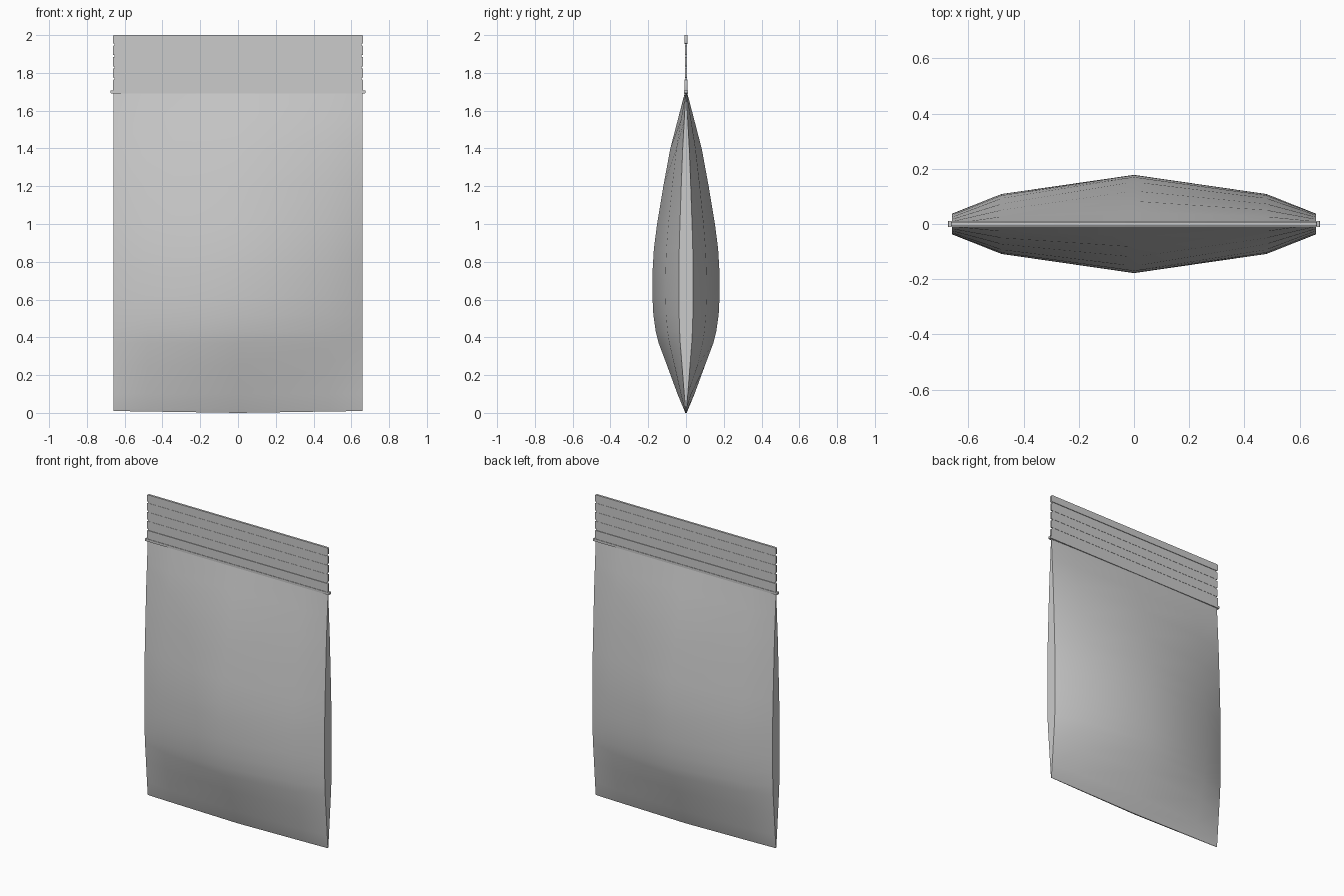
import bpy, bmesh, math

cube = bpy.data.objects.get("Cube")
if cube:
    bpy.data.objects.remove(cube, do_unlink=True)

film = bpy.data.materials.new("light_grey_film")
film.use_nodes = True
film.diffuse_color = (0.6, 0.6, 0.6, 1)
film.node_tree.nodes["Principled BSDF"].inputs["Base Color"].default_value = (0.6, 0.6, 0.6, 1)


def finish(name, bm):
    """Turn a bmesh into a named, smooth-shaded object."""
    bmesh.ops.recalc_face_normals(bm, faces=bm.faces)
    mesh = bpy.data.meshes.new(name)
    bm.to_mesh(mesh)
    bm.free()
    mesh.materials.append(film)
    obj = bpy.data.objects.new(name, mesh)
    bpy.context.collection.objects.link(obj)
    bpy.ops.object.select_all(action="DESELECT")
    obj.select_set(True)
    bpy.context.view_layer.objects.active = obj
    bpy.ops.object.shade_smooth_by_angle(angle=math.radians(30))
    return obj


def panel(name, half_width, half_depth, bottom, top, round_corners=0.0):
    """Thin upright plate, optionally with rounded corners."""
    bm = bmesh.new()
    bmesh.ops.create_cube(bm, size=2)
    for v in bm.verts:
        x, y, z = v.co
        v.co = (x * half_width, y * half_depth, (bottom + top) / 2 + z * (top - bottom) / 2)
    if round_corners:
        edges = [e for e in bm.edges
                 if abs(e.verts[0].co.y - e.verts[1].co.y) > half_depth]
        bmesh.ops.bevel(bm, geom=edges, offset=round_corners, segments=3,
                        profile=0.5, affect="EDGES")
    return finish(name, bm)


# Pouch body: a bulging section lofted up the height (height, half depth at centre)
PROFILE = [(0.005, 0.004), (0.02, 0.012), (0.1, 0.045), (0.25, 0.1), (0.37, 0.145),
           (0.43, 0.16), (0.52, 0.173), (0.62, 0.178), (0.75, 0.177), (0.87, 0.17),
           (1.0, 0.153), (1.2, 0.12), (1.4, 0.083), (1.55, 0.044), (1.7, 0.005)]
# Across the width: position, share of the centre depth
SECTION = [(-0.66, 0.21), (-0.48, 0.61), (0, 1), (0.48, 0.61), (0.66, 0.21)]

bm = bmesh.new()
rings = []
for z, depth in PROFILE:
    front = [(x, -depth * share, z) for x, share in SECTION]
    back = [(x, -y, z) for x, y, z in reversed(front)]
    rings.append([bm.verts.new(p) for p in front + back])
for v in rings[0]:
    v.co.z = 0.01 * abs(v.co.x) / 0.66
count = len(rings[0])
for low, high in zip(rings, rings[1:]):
    for i in range(count):
        j = (i + 1) % count
        bm.faces.new((low[i], low[j], high[j], high[i]))
for ring in (rings[0], rings[-1]):
    for i in range(len(SECTION) - 1):
        bm.faces.new((ring[i], ring[i + 1], ring[-2 - i], ring[-1 - i]))
finish("pouch_body", bm)

# Flat header sheet with wider bands that leave notches along both edges
panel("header_sheet", 0.653, 0.003, 1.69, 1.99)
panel("top_seal", 0.663, 0.007, 1.954, 2.0, 0.008)
for i in range(3):
    bottom = 1.774 + 0.06 * i
    panel(f"zip_band_{i + 1}", 0.663, 0.0045, bottom, bottom + 0.05, 0.004)
panel("lower_seal", 0.663, 0.007, 1.7, 1.764, 0.004)

# Sealing bead where the header meets the body
panel("seal_bead", 0.675, 0.01, 1.692, 1.708, 0.004)
